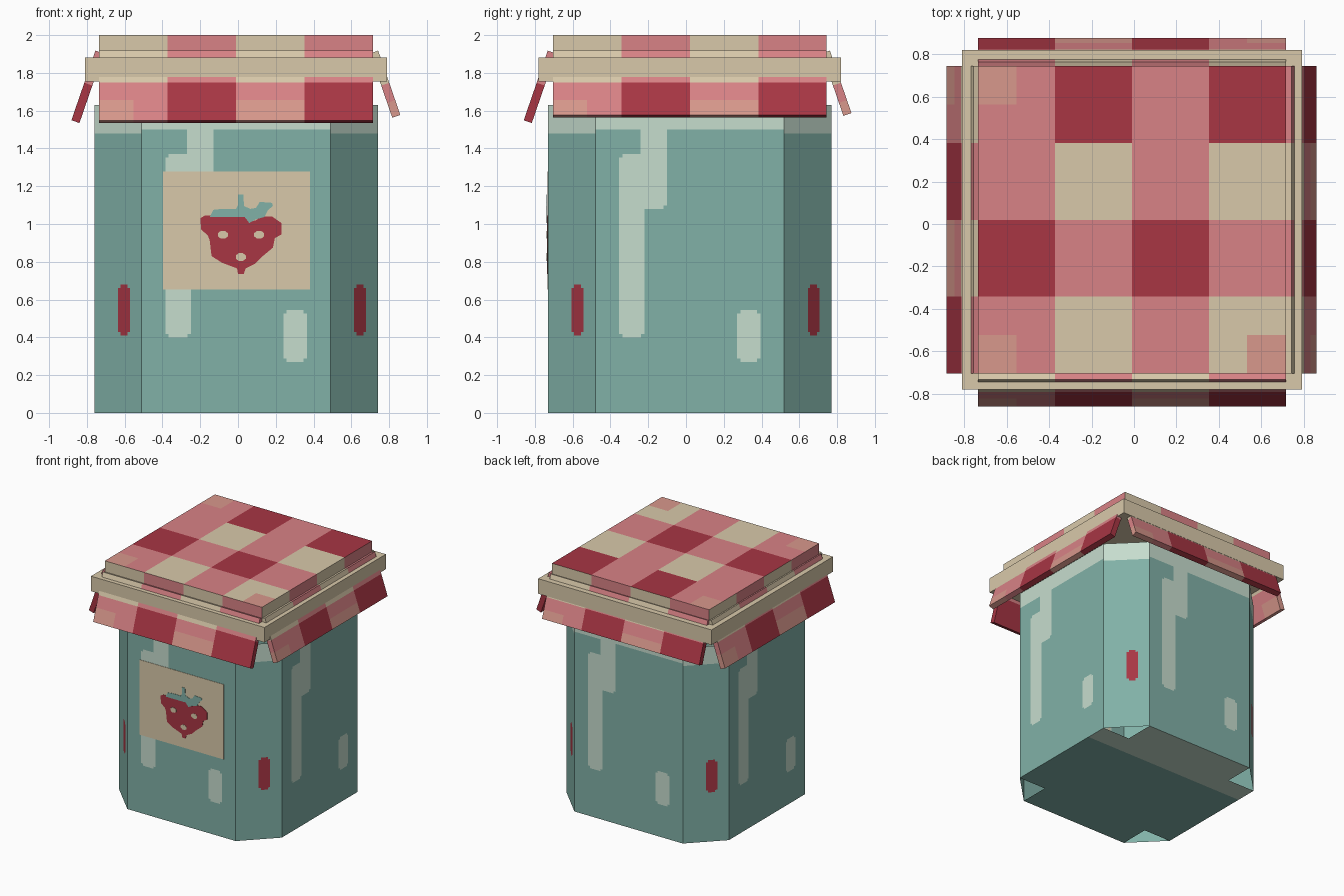
import bpy, bmesh, math
from mathutils import Matrix

if "Cube" in bpy.data.objects:
    bpy.data.objects.remove(bpy.data.objects["Cube"])

CENTRE = (-0.01, 0.02, 0.0)


def linear(c):
    c /= 255
    return c / 12.92 if c <= 0.04045 else ((c + 0.055) / 1.055) ** 2.4


def material(name, rgb):
    m = bpy.data.materials.new(name)
    m.use_nodes = True
    col = (*[linear(c) for c in rgb], 1)
    m.diffuse_color = col
    bsdf = m.node_tree.nodes["Principled BSDF"]
    bsdf.inputs["Base Color"].default_value = col
    bsdf.inputs["Roughness"].default_value = 0.9
    return m


TEAL, PALE, RED, PINK, BEIGE, SALMON = range(6)
MATS = [material("teal glass", (129, 177, 167)),
        material("pale glass shine", (198, 221, 206)),
        material("berry red", (168, 54, 68)),
        material("gingham pink", (217, 130, 134)),
        material("beige cloth", (217, 201, 170)),
        material("salmon patch", (216, 152, 140))]


def make_object(name, bm, thickness=0):
    mesh = bpy.data.meshes.new(name)
    bm.to_mesh(mesh)
    bm.free()
    for m in MATS:
        mesh.materials.append(m)
    ob = bpy.data.objects.new(name, mesh)
    ob.location = CENTRE
    bpy.context.collection.objects.link(ob)
    if thickness:
        mod = ob.modifiers.new("thickness", 'SOLIDIFY')
        mod.thickness = thickness
        mod.offset = -1
    return ob


def add_panel(bm, xs, zs, rule, matrix):
    """Upright grid facing -y; rule(x, z) picks each cell's colour, None skips it."""
    xs, zs = sorted(set(xs)), sorted(set(zs))
    verts = {}

    def vert(x, z):
        if (x, z) not in verts:
            verts[x, z] = bm.verts.new(matrix @ Matrix.Translation((x, 0, z)).translation)
        return verts[x, z]

    for x0, x1 in zip(xs, xs[1:]):
        for z0, z1 in zip(zs, zs[1:]):
            colour = rule((x0 + x1) / 2, (z0 + z1) / 2)
            if colour is not None:
                f = bm.faces.new([vert(x0, z0), vert(x1, z0), vert(x1, z1), vert(x0, z1)])
                f.material_index = colour


def turn(deg):
    return Matrix.Rotation(math.radians(deg), 4, 'Z')


def tilt(deg):
    return Matrix.Rotation(math.radians(deg), 4, 'X')


def move(x, y, z):
    return Matrix.Translation((x, y, z))


# Rounded rectangles as (x0, x1, z0, z1), corners trimmed by a small step
STEP = 0.018


def cuts(lo, hi, rects, axis):
    out = [lo, hi]
    for r in rects:
        a, b = r[axis * 2], r[axis * 2 + 1]
        out += [a, a + STEP, b - STEP, b]
    return out


def inside(x, z, rects):
    for x0, x1, z0, z1 in rects:
        if x0 < x < x1 and z0 < z < z1:
            corner_x = min(x - x0, x1 - x) < STEP
            corner_z = min(z - z0, z1 - z) < STEP
            if not (corner_x and corner_z):
                return True
    return False


# Jar: four wide sides with shine marks, four bevelled corners with a red mark
JAR_H, HALF, FLAT = 1.63, 0.75, 0.5
shine = [(-0.375, -0.24, 0.40, 1.37), (-0.26, -0.12, 1.08, 1.54), (0.25, 0.375, 0.27, 0.545)]
mark = [(0.0, 0.088, 0.41, 0.68)]
corner_half = (HALF - FLAT) / math.sqrt(2)
corner_r = (HALF + FLAT) / math.sqrt(2)


def side_rule(x, z):
    return PALE if z > 1.5 or inside(x, z, shine) else TEAL


def corner_rule(x, z):
    if inside(x, z, mark):
        return RED
    return PALE if z > 1.48 else TEAL


def base_rule(x, z):
    if abs(x) > FLAT and abs(z) > FLAT:
        return None
    return PALE if z < -0.32 else TEAL


bm = bmesh.new()
for k in range(4):
    add_panel(bm, cuts(-FLAT, FLAT, shine, 0), cuts(0, JAR_H, shine, 1) + [1.5],
              side_rule, turn(90 * k) @ move(0, -HALF, 0))
    add_panel(bm, cuts(-corner_half, corner_half, mark, 0), cuts(0, JAR_H, mark, 1) + [1.48],
              corner_rule, turn(90 * k + 45) @ move(0, -corner_r, 0))
add_panel(bm, [-HALF, -FLAT, FLAT, HALF], [-HALF, -FLAT, -0.32, FLAT, HALF], base_rule, tilt(90))
bmesh.ops.remove_doubles(bm, verts=bm.verts, dist=0.0005)
make_object("jar", bm)

# Cloth lid top: gingham checks with three corner patches
CLOTH = 0.725
CHECK = CLOTH / 2
CHECKS = [-CLOTH, -CHECK, 0, CHECK, CLOTH]
ROWS = [(PINK, BEIGE), (RED, PINK), (PINK, BEIGE), (PINK, RED)]


def column(x):
    return int((x + CLOTH) / CHECK)


def top_rule(x, y):
    if abs(x) > 0.543 and abs(y) > 0.543 and not (x > 0 and y > 0):
        return SALMON
    return ROWS[column(y)][column(x) % 2]


def rim_rule(x, z):
    return (BEIGE, PINK)[column(x) % 2]


bm = bmesh.new()
patch_cuts = CHECKS + [-0.543, 0.543]
add_panel(bm, patch_cuts, patch_cuts, top_rule, move(0, 0, 2) @ tilt(-90))
for k in range(4):
    add_panel(bm, CHECKS, [1.85, 2.0], rim_rule, turn(90 * k) @ move(0, -CLOTH, 0))
bmesh.ops.remove_doubles(bm, verts=bm.verts, dist=0.0005)
make_object("cloth_top", bm)


# Cloth flaps hanging outwards on each side
def flap_rule(x, s):
    c = column(x)
    if s > -0.18:
        return (BEIGE, PINK)[c % 2]
    if s < -0.277 and (x < -0.543 or c == 2):
        return SALMON
    return (PINK, RED)[c % 2]


flaps = [("front", 0.752, 0.39), ("left", 0.752, 0.36), ("back", 0.742, 0.35), ("right", 0.745, 0.39)]
for k, (side, r, length) in enumerate(flaps):
    bm = bmesh.new()
    add_panel(bm, CHECKS + [-0.543], [-length, -0.277, -0.18, 0], flap_rule,
              turn(90 * k) @ move(0, -r, 1.918) @ tilt(-19))
    make_object(side + "_cloth_flap", bm, 0.045)

# Band holding the cloth
bm = bmesh.new()
bmesh.ops.create_cube(bm, size=1, matrix=move(0, 0, 1.818) @ Matrix.Diagonal((1.6, 1.6, 0.125, 1)))
for f in bm.faces:
    f.material_index = BEIGE
make_object("band", bm)


# Label and berry picture as thin plates on the front
def plate(name, outlines, lift, colour):
    bm = bmesh.new()
    for pts in outlines:
        f = bm.faces.new([bm.verts.new((x - CENTRE[0], -HALF - lift, z)) for x, z in pts])
        f.material_index = colour
        f.normal_update()
        if f.normal.y > 0:
            f.normal_flip()
    make_object(name, bm, 0.003)


plate("label", [[(-0.397, 0.652), (0.381, 0.652), (0.381, 1.277), (-0.397, 1.277)]], 0.003, BEIGE)
berry = [(-.2, 1.03), (-.175, 1.045), (.04, 1.045), (.06, 1.01), (.095, 1.02), (.125, 1.04),
         (.18, 1.04), (.23, 1.005), (.23, .945), (.195, .925), (.185, .875), (.125, .825),
         (.09, .79), (.04, .765), (.03, .735), (0, .735), (-.005, .765), (-.085, .795),
         (-.14, .83), (-.15, .915), (-.16, .94), (-.195, .97)]
leaf = [(-.15, 1.037), (-.13, 1.075), (-.085, 1.08), (-.01, 1.08), (0, 1.1), (0, 1.155),
        (.028, 1.155), (.032, 1.095), (.065, 1.08), (.095, 1.085), (.115, 1.117), (.18, 1.112),
        (.185, 1.095), (.16, 1.075), (.14, 1.037), (.095, 1.025), (.06, 1.005), (.035, 1.037)]
seeds = [[(cx + 0.029 * math.cos(a), cz + 0.022 * math.sin(a))
          for a in (math.pi / 8 + i * math.pi / 4 for i in range(8))]
         for cx, cz in ((-.08, .943), (.112, .943), (.015, .825))]
plate("berry", [berry], 0.006, RED)
plate("berry_leaf", [leaf], 0.009, TEAL)
plate("berry_seeds", seeds, 0.009, BEIGE)
